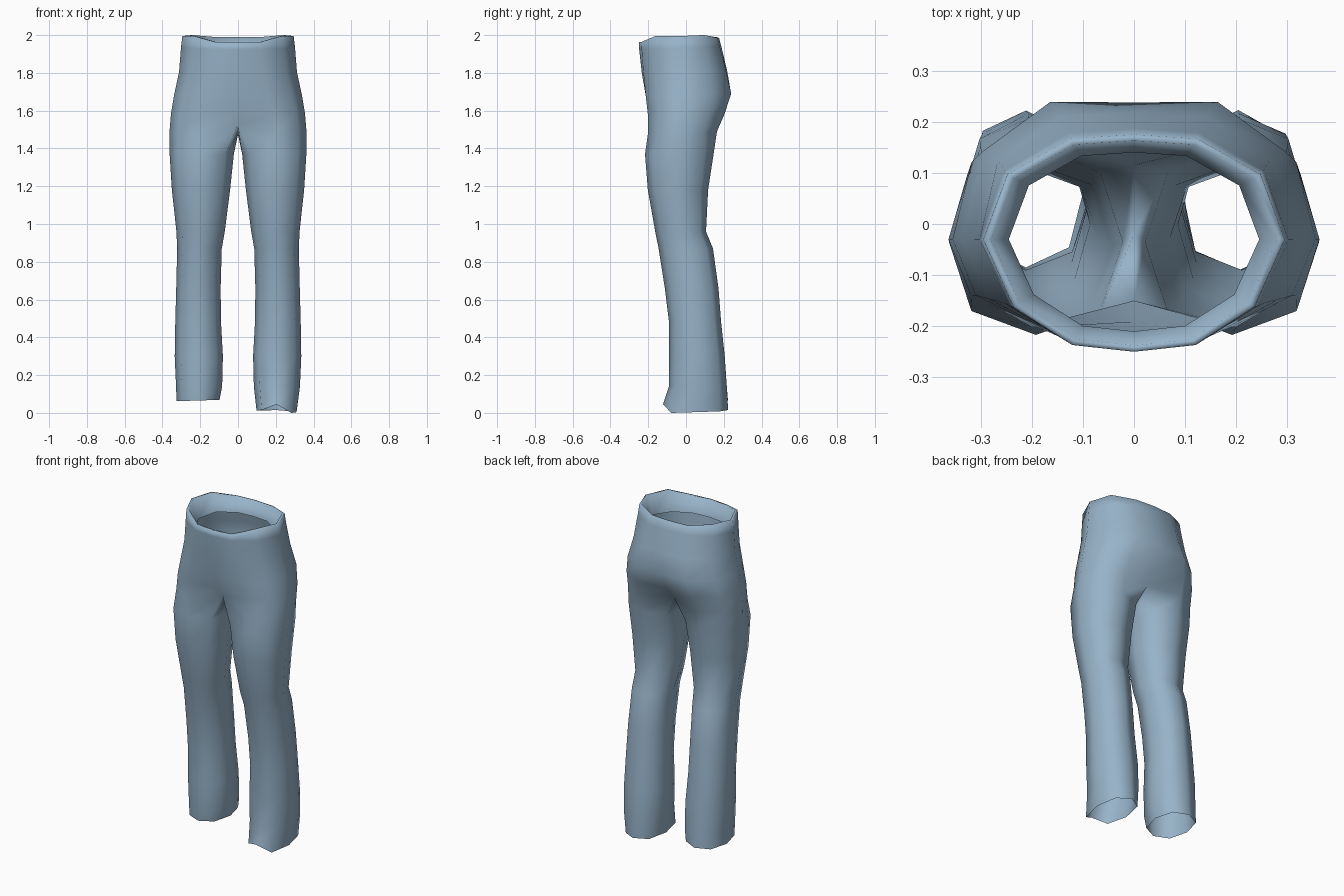
import bpy, bmesh, math

if "Cube" in bpy.data.objects:
    bpy.data.objects.remove(bpy.data.objects["Cube"])

denim = bpy.data.materials.new("faded blue denim")
denim.diffuse_color = (0.31, 0.45, 0.58, 1)
denim.use_nodes = True
denim.node_tree.nodes["Principled BSDF"].inputs["Base Color"].default_value = denim.diffuse_color

# Half outline of the waist, front centre to back centre: x share, depth share
WAIST_X = [0, .41, .80, 1, .84, .42, 0]
HIP_X = [0, .55, .88, 1, .90, .55, 0]
DEPTH = [-1, -.94, -.60, 0, .62, .96, 1]


def torso_ring(width, front, back, z_front, z_back, blend, side_y=-.03, dent=0):
    pts = []
    for i in range(7):
        x = width * (WAIST_X[i] + (HIP_X[i] - WAIST_X[i]) * blend)
        d = DEPTH[i]
        y = side_y + (d * (side_y - front) if d < 0 else d * (back - side_y))
        if i in (0, 6):                      # centre seam sits slightly inward
            y -= math.copysign(dent, y)
        pts.append((x, y, z_front + (z_back - z_front) * (d + 1) / 2))
    return pts


def leg_ring(inner, outer, front, back, z):
    cx, cy = (inner + outer) / 2, (front + back) / 2
    rx, ry = (outer - inner) / 2, (back - front) / 2
    pts = []
    for i in range(8):                       # starts at the inner front corner
        a = math.radians(225 + 45 * i)
        k = 1.05 if i % 2 == 0 else 1
        pts.append((cx + rx * k * math.cos(a), cy + ry * k * math.sin(a), z))
    return pts


# Folded waistband and hips, from the inner lip down
torso = [
    torso_ring(.245, -.21, .14, 1.87, 1.90, 0),
    torso_ring(.280, -.238, .163, 1.962, 1.99, 0),
    torso_ring(.295, -.25, .175, 1.963, 1.985, 0),
    torso_ring(.302, -.248, .187, 1.925, 1.94, 0),
    torso_ring(.312, -.238, .222, 1.80, 1.81, .2, dent=.004),
    torso_ring(.338, -.225, .25, 1.68, 1.69, .5, dent=.012),
    torso_ring(.355, -.213, .215, 1.58, 1.585, .9, dent=.022),
]
for i in (2, 3, 4):                          # side peaks of the waistband
    for r in (1, 2):
        x, y, z = torso[r][i]
        torso[r][i] = (x, y, 1.995 if i < 4 else 2.0)

# Ring at the top of the legs, with the crotch closing it on the inside
crotch = torso_ring(.363, -.212, .172, 1.48, 1.49, 1)
crotch[0] = (0, -.15, 1.525)
crotch[6] = (0, .115, 1.50)
crotch.append((0, -.02, 1.473))

# inner x, outer x, front y, back y, height
LEG = [
    (.022, .362, -.217, .146, 1.37), (.042, .350, -.202, .117, 1.18),
    (.070, .326, -.163, .106, .96), (.086, .322, -.145, .143, .87),
    (.092, .327, -.112, .172, .66), (.090, .332, -.09, .186, .48),
    (.080, .335, -.09, .205, .30), (.084, .328, -.09, .216, .14),
]


def legs(side):
    rings = [leg_ring(*row) for row in LEG]
    if side > 0:                             # longer leg with a notched hem
        hem = leg_ring(.098, .31, -.122, .223, .012)
        heights = [.015, .045, 0, .004, .008, .015, .012, .012]
        hem = [(p[0], p[1], z) for p, z in zip(hem, heights)]
    else:
        hem = leg_ring(.098, .325, -.085, .222, .062)
        hem = [(x, y, z + (.33 - x) * .03) for x, y, z in hem]
    return rings + [hem]


bm = bmesh.new()


def skin(upper, lower, side, closed):
    n = len(upper)
    for i in range(n if closed else n - 1):
        j = (i + 1) % n
        quad = [lower[i], lower[j], upper[j], upper[i]]
        bm.faces.new(quad if side > 0 else quad[::-1])


for side in (1, -1):
    def add(ring):
        return [bm.verts.new((side * x, y, z)) for x, y, z in ring]
    body = [add(r) for r in torso]
    top = add(crotch)
    for a, b in zip(body, body[1:]):
        skin(a, b, side, False)
    skin(body[-1], top[:7], side, False)
    tubes = [top] + [add(r) for r in legs(side)]
    for a, b in zip(tubes, tubes[1:]):
        skin(a, b, side, True)

# Join both halves along the centre seam
bmesh.ops.remove_doubles(bm, verts=bm.verts, dist=.0005)
mesh = bpy.data.meshes.new("trousers")
bm.to_mesh(mesh)
bm.free()
mesh.materials.append(denim)
mesh.shade_smooth()
trousers = bpy.data.objects.new("trousers", mesh)
bpy.context.collection.objects.link(trousers)
